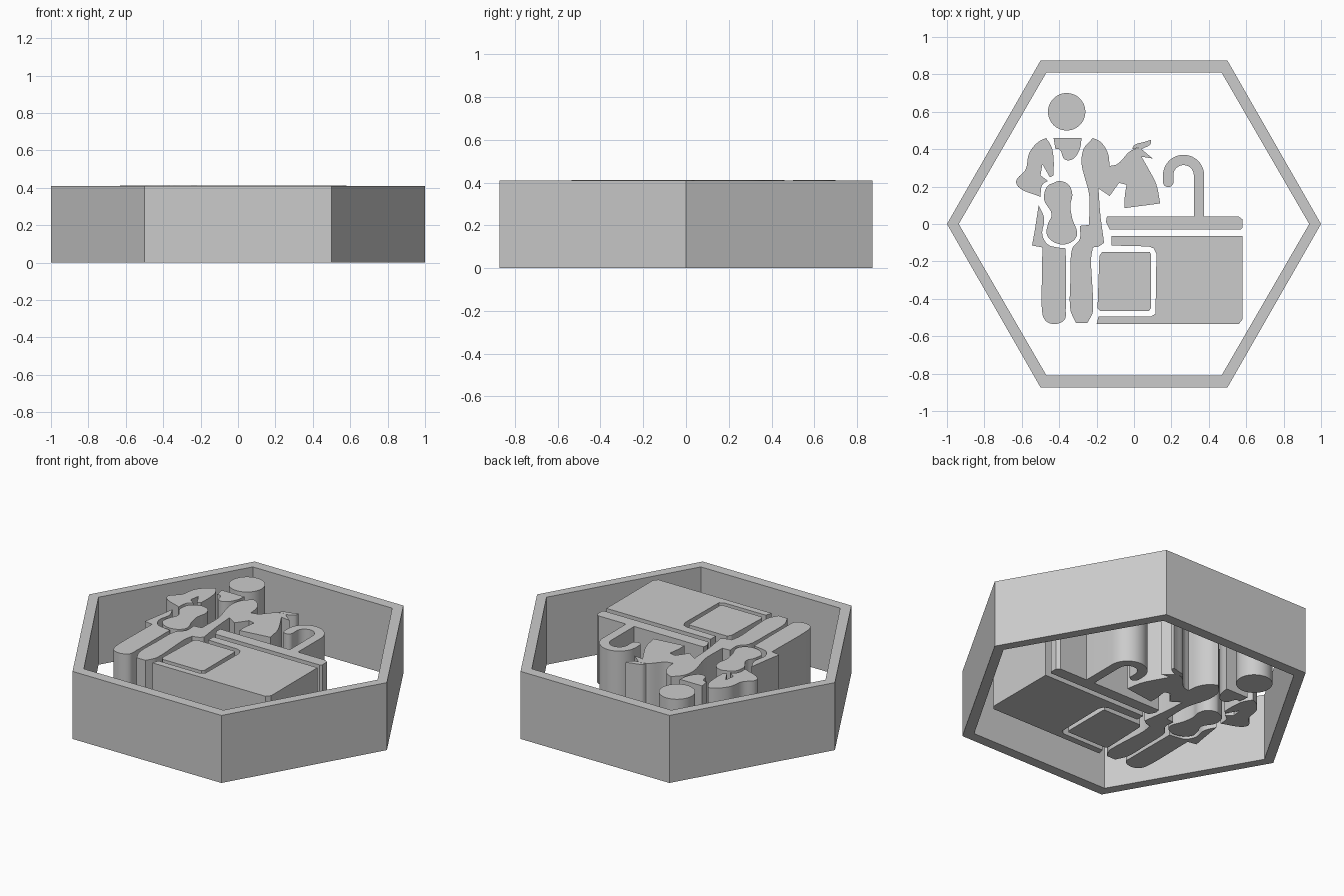
import bpy, bmesh, math
from mathutils import Vector

if "Cube" in bpy.data.objects:
    bpy.data.objects.remove(bpy.data.objects["Cube"])

H = 0.41


def make_object(name, bm):
    bmesh.ops.recalc_face_normals(bm, faces=bm.faces)
    mesh = bpy.data.meshes.new(name)
    bm.to_mesh(mesh)
    bm.free()
    ob = bpy.data.objects.new(name, mesh)
    bpy.context.collection.objects.link(ob)
    bpy.ops.object.select_all(action='DESELECT')
    ob.select_set(True)
    bpy.context.view_layer.objects.active = ob
    bpy.ops.object.shade_smooth_by_angle(angle=math.radians(30))
    return ob


def rounded(pts, steps=5, corner=62):
    """Closed Hermite curve through the points; sharp turns stay corners."""
    p = [Vector(q) for q in pts]
    n = len(p)
    tan = []
    for i in range(n):
        a, b = p[i] - p[i - 1], p[(i + 1) % n] - p[i]
        sharp = a.angle(b) > math.radians(corner)
        tan.append(None if sharp else (a.normalized() + b.normalized()).normalized())
    out = []
    for i in range(n):
        j = (i + 1) % n
        d = p[j] - p[i]
        # long edges keep short handles so they stay straight
        k = min(d.length, 12)
        if tan[i] is None and tan[j] is None:
            out.append(p[i])
            continue
        t0 = tan[i] * k if tan[i] else d
        t1 = tan[j] * k if tan[j] else d
        for s in range(steps):
            t = s / steps
            out.append(p[i] * (2*t**3 - 3*t**2 + 1) + t0 * (t**3 - 2*t**2 + t)
                       + p[j] * (3*t**2 - 2*t**3) + t1 * (t**3 - t**2))
    return out


def extrude(name, pts, smooth=True, height=H + 0.003):
    """Flat outline (in hundredths) raised into a solid."""
    if smooth:
        pts = rounded(pts)
    bm = bmesh.new()
    face = bm.faces.new([bm.verts.new((q[0] / 100, q[1] / 100, 0)) for q in pts])
    top = bmesh.ops.extrude_face_region(bm, geom=[face], use_keep_orig=True)
    verts = [g for g in top['geom'] if isinstance(g, bmesh.types.BMVert)]
    bmesh.ops.translate(bm, verts=verts, vec=(0, 0, height))
    return make_object(name, bm)


def arc(cx, cy, r, a0, a1, n):
    return [(cx + r * math.cos(math.radians(a0 + (a1 - a0) * i / n)),
             cy + r * math.sin(math.radians(a0 + (a1 - a0) * i / n))) for i in range(n + 1)]


# hexagonal frame
outer = [(1, 0), (.5, .873), (-.5, .873), (-1, 0), (-.5, -.873), (.5, -.873)]
inner = [(.937, 0), (.468, .81), (-.468, .81), (-.937, 0), (-.468, -.81), (.468, -.81)]
bm = bmesh.new()
loops = [[bm.verts.new((x, y, z)) for x, y in ring]
         for ring, z in ((outer, 0), (outer, H), (inner, H), (inner, 0))]
for k in range(4):
    a, b = loops[k], loops[(k + 1) % 4]
    for i in range(6):
        j = (i + 1) % 6
        bm.faces.new((a[i], a[j], b[j], b[i]))
make_object("hexagon_frame", bm)

# standing figure
extrude("head", arc(-36, 60, 10, 0, 352.5, 47), False)
extrude("left_sleeve", [
    (-47, 46), (-51, 44), (-56, 38), (-58, 29), (-63, 23), (-62, 20), (-50, 14.5),
    (-49, 21), (-46, 23), (-50, 26), (-49, 32), (-45, 25), (-43, 26), (-43, 35), (-44, 41)])
extrude("collar", [
    (-43, 46), (-28, 46), (-29, 40), (-33, 34.5), (-37, 34.5), (-40, 40), (-42, 40)])
extrude("right_side_arm_and_cloth", [
    (-22, 46), (-18, 44), (-14, 38), (-13, 31), (-9, 32), (-2, 39), (3, 41), (-1, 40),
    (0, 42), (6, 44), (9, 45), (9, 43), (4, 40), (10, 35), (4, 36), (8, 29), (12, 21),
    (14, 11), (-5, 8.5), (-5, 14), (-4, 21), (-8, 22), (-13, 15), (-19, 19), (-18, 5),
    (-16, -10), (-19, -12), (-22, -12.5), (-23, -19), (-22, -47), (-25, -53), (-31, -53),
    (-34, -46), (-34, -30), (-33, -13), (-29, -8), (-29, -1), (-24, -.5), (-24, 16),
    (-28, 32), (-27, 40)])
extrude("apron_pocket", [
    (-40, 23), (-35, 21), (-33, 16), (-34, 10), (-33, 3), (-30.5, -6), (-34, -10),
    (-41, -10.5), (-46.5, -6), (-46, 0), (-44, 5), (-48, 13), (-46.5, 20), (-43, 22)])
extrude("left_leg", [
    (-51, 10), (-48, 3), (-49, -6), (-46, -11), (-41, -12.5), (-36.5, -13), (-36.5, -46),
    (-37, -51), (-42, -53.5), (-47, -52), (-49, -48), (-49, -12.5), (-54.5, -11.5), (-53, -3)])

# counter top with hooked tap
extrude("counter_and_tap", [(-14.5, 4), (32, 4)]
        + arc(26.5, 26, 5.5, 0, 180, 14) + arc(18.3, 22.5, 2.8, 0, -180, 10)
        + arc(26.5, 26, 11, 180, 0, 22)
        + [(37.5, 4), (56, 4), (58, 2.5), (58, -2), (57, -3), (-13, -3), (-15, 1)], False)

# cabinet wrapped around its door
extrude("cabinet", [
    (-12, -6.5), (58, -6.5), (58, -51), (56, -53.5), (-20, -53.5), (-19, -49.5), (9, -49.5),
    (11.5, -48), (12, -16), (10.5, -13), (8, -12), (-12, -11.5)], False)
extrude("cabinet_door", [
    (-17, -15), (8.5, -15), (9, -16), (9, -45), (8, -46.5), (-18, -46.5), (-19.5, -45),
    (-18.5, -17)], False)
